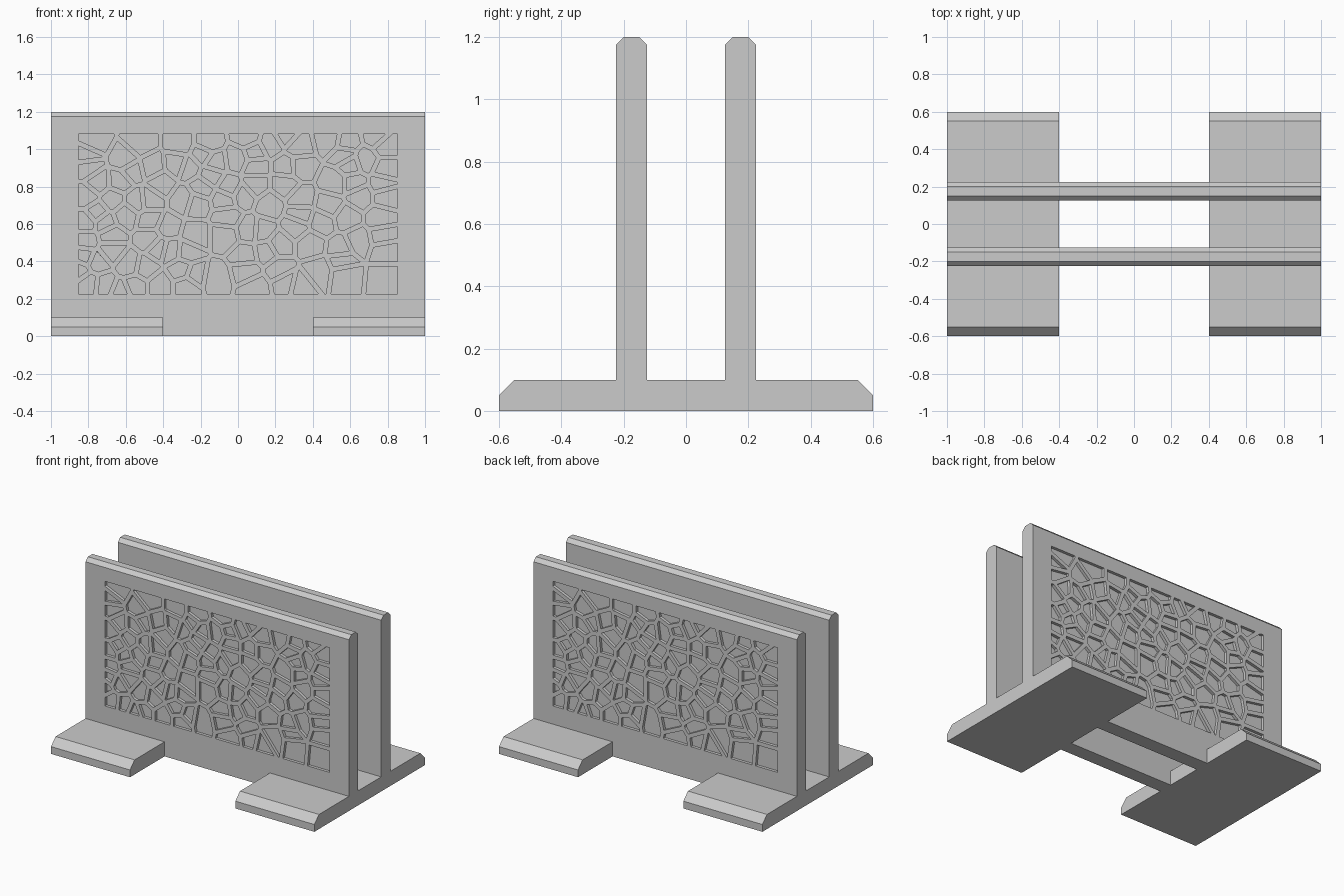
import bpy, bmesh, random
from mathutils import Vector

if "Cube" in bpy.data.objects:
    bpy.data.objects.remove(bpy.data.objects["Cube"])

random.seed(7)

grey = bpy.data.materials.new("plain_grey")
grey.diffuse_color = (0.6, 0.6, 0.6, 1)
grey.use_nodes = True
grey.node_tree.nodes["Principled BSDF"].inputs["Base Color"].default_value = grey.diffuse_color


def finish(name, bm):
    bmesh.ops.recalc_face_normals(bm, faces=bm.faces)
    mesh = bpy.data.meshes.new(name)
    bm.to_mesh(mesh)
    bm.free()
    mesh.materials.append(grey)
    obj = bpy.data.objects.new(name, mesh)
    bpy.context.collection.objects.link(obj)
    return obj


def add_prism(bm, ring_a, ring_b):
    """Closed prism between two matching rings of points."""
    a = [bm.verts.new(p) for p in ring_a]
    b = [bm.verts.new(p) for p in ring_b]
    bm.faces.new(a)
    bm.faces.new(b[::-1])
    for i in range(len(a)):
        j = (i + 1) % len(a)
        bm.faces.new((a[i], b[i], b[j], a[j]))


def extrude_x(name, profile, x0, x1):
    bm = bmesh.new()
    add_prism(bm, [(x0, y, z) for y, z in profile], [(x1, y, z) for y, z in profile])
    return finish(name, bm)


def combine(target, other, operation):
    mod = target.modifiers.new(operation.lower(), 'BOOLEAN')
    mod.operation, mod.solver, mod.object = operation, 'EXACT', other
    bpy.context.view_layer.objects.active = target
    bpy.ops.object.modifier_apply(modifier=mod.name)
    bpy.data.objects.remove(other)


def clip(poly, point, normal):
    """Keep the side of a 2D polygon that lies behind the line."""
    out = []
    for i, p in enumerate(poly):
        q = poly[(i + 1) % len(poly)]
        dp, dq = (p - point).dot(normal), (q - point).dot(normal)
        if dp <= 0:
            out.append(p)
        if dp * dq < 0:
            out.append(p.lerp(q, dp / (dp - dq)))
    return out


def area(poly):
    return abs(sum(p.x * q.y - p.y * q.x for p, q in zip(poly, poly[1:] + poly[:1]))) / 2


# Cell centres of the carved web, in hundredths: main cells, then small fillers
X0, X1, Z0, Z1 = -0.853, 0.853, 0.225, 1.08
centres = [
    (-78, 104), (-80, 90), (-81, 75), (-81, 61), (-81, 51), (-82, 43), (-80, 28),
    (-52, 103), (-31, 103), (-16, 103), (0, 95), (18, 103), (32, 101), (49, 105),
    (79, 102), (79, 89), (79, 75), (76, 63), (79, 46), (79, 31), (-67, 73),
    (-46, 91), (-26, 90), (-15, 86), (-7, 73), (-29, 73), (52, 82), (49, 70),
    (64, 51), (45, 61), (33, 65), (22, 49), (4, 43), (-12, 31), (-36, 46),
    (-23, 54), (-47, 52), (-58, 38), (-68, 46), (43, 35), (39, 49), (57, 33),
    (33, 27), (22, 36), (9, 26), (-47, 73), (-47, 62), (-60, 65), (9, 81),
    (9, 91), (25, 81), (33, 91), (17, 70), (57, 97), (68, 94), (65, 75),
    (-7, 54), (6, 57), (-60, 94), (-63, 83), (-42, 27), (-55, 27), (-71, 27)]
seeds = [Vector(c) / 100 for c in centres]
for _ in range(3000):
    p = Vector((random.uniform(X0, X1), random.uniform(Z0, Z1)))
    if len(seeds) < 108 and min((p - s).length for s in seeds) > 0.062:
        seeds.append(p)

# Each cell is the window rectangle clipped halfway to every neighbour
HALF_WEB = 0.0135
cells = []
for s in seeds:
    poly = [Vector(c) for c in ((X0, Z0), (X1, Z0), (X1, Z1), (X0, Z1))]
    for t in seeds:
        if t is not s and poly:
            n = (t - s).normalized()
            poly = clip(poly, (s + t) / 2 - n * HALF_WEB, n)
    if len(poly) > 2 and area(poly) > 0.0006:
        cells.append(poly)


def carve_cutter(side):
    """Shallow prisms for one outer face; the rear set is turned half round."""
    bm = bmesh.new()
    for poly in cells:
        add_prism(bm, [(-side * p.x, side * 0.245, p.y) for p in poly],
                  [(-side * p.x, side * 0.205, p.y) for p in poly])
    bmesh.ops.remove_doubles(bm, verts=bm.verts, dist=0.002)
    cutter = finish("web_cutter", bm)
    cutter.hide_render = True
    return cutter


# Upright panels with bevelled tops, carved on their outer faces
panels = []
for name, side in (("front_panel", -1), ("back_panel", 1)):
    profile = [(side * y, z) for y, z in (
        (0.125, 0), (0.225, 0), (0.225, 1.175), (0.2, 1.2), (0.15, 1.2), (0.125, 1.175))]
    panel = extrude_x(name, profile, -1, 1)
    combine(panel, carve_cutter(side), 'DIFFERENCE')
    panels.append(panel)

# Flat feet with bevelled ends, fused with the panels into one stand
foot_profile = [(-0.6, 0), (0.6, 0), (0.6, 0.05), (0.55, 0.1), (-0.55, 0.1), (-0.6, 0.05)]
stand = extrude_x("left_foot", foot_profile, -1, -0.4)
right_foot = extrude_x("right_foot", foot_profile, 0.4, 1)
for part in (right_foot, *panels):
    combine(stand, part, 'UNION')
stand.name = "panel_stand"
